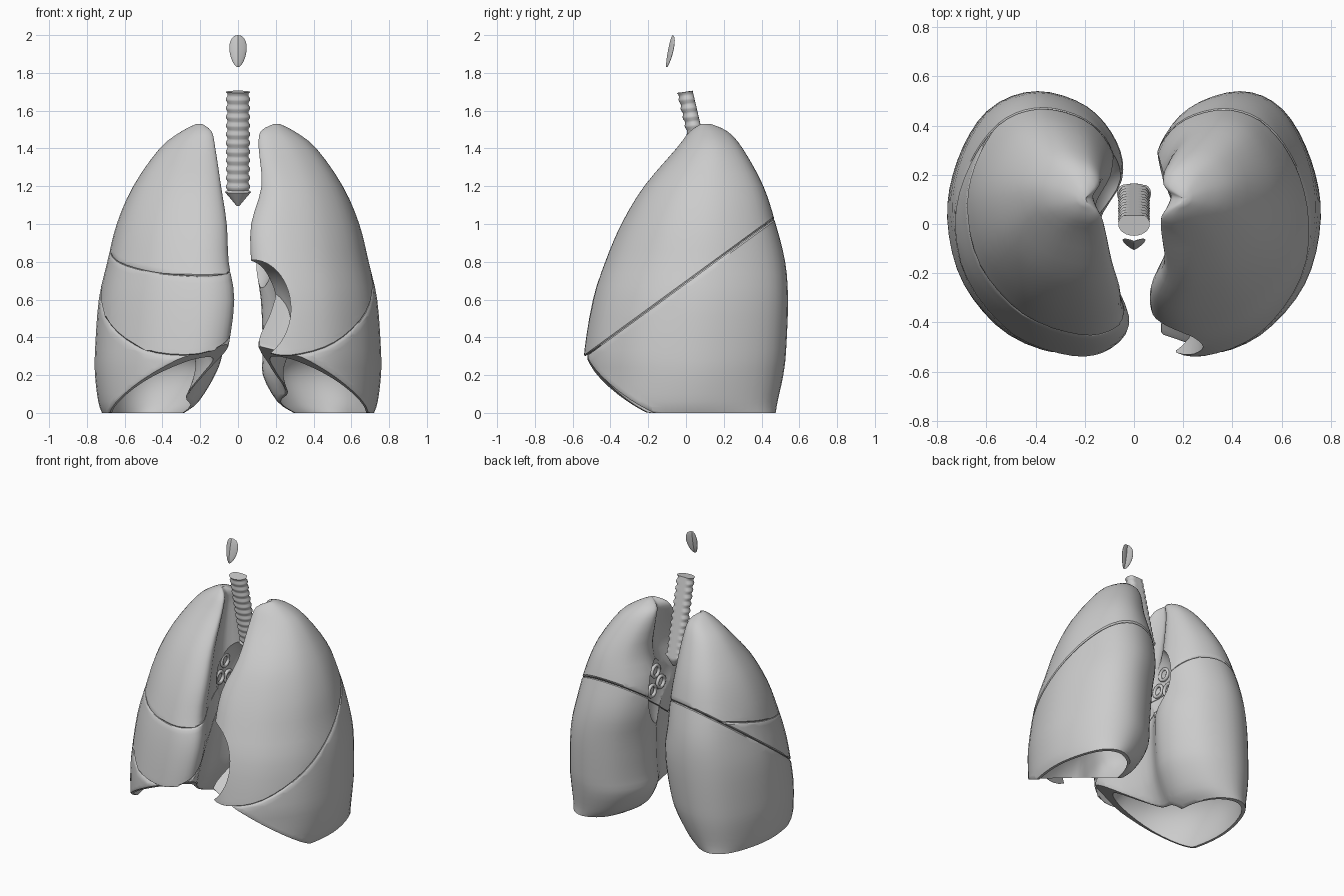
import bpy, bmesh, math
from mathutils import Vector

if "Cube" in bpy.data.objects:
    bpy.data.objects.remove(bpy.data.objects["Cube"], do_unlink=True)

grey = bpy.data.materials.new("light_grey")
grey.use_nodes = True
grey.diffuse_color = (0.6, 0.6, 0.6, 1)
grey.node_tree.nodes["Principled BSDF"].inputs["Base Color"].default_value = (0.6, 0.6, 0.6, 1)


def finish(bm, name, angle=35):
    bmesh.ops.recalc_face_normals(bm, faces=bm.faces)
    mesh = bpy.data.meshes.new(name)
    bm.to_mesh(mesh)
    bm.free()
    ob = bpy.data.objects.new(name, mesh)
    bpy.context.collection.objects.link(ob)
    mesh.materials.append(grey)
    smooth(ob, angle)
    return ob


def smooth(ob, angle):
    bpy.ops.object.select_all(action='DESELECT')
    ob.select_set(True)
    bpy.context.view_layer.objects.active = ob
    bpy.ops.object.shade_smooth_by_angle(angle=math.radians(angle))


def spline(pts, steps, closed):
    """Smooth curve through points of any dimension."""
    n, out = len(pts), []
    get = (lambda i: pts[i % n]) if closed else (lambda i: pts[min(max(i, 0), n - 1)])
    for i in range(n if closed else n - 1):
        p, q, r, s = (Vector(get(i + k)) for k in (-1, 0, 1, 2))
        for k in range(steps):
            t = k / steps
            out.append(q + (r - p) * t / 2 + (2 * p - 5 * q + 4 * r - s) * t * t / 2
                       + (3 * q - p - 3 * r + s) * t ** 3 / 2)
    if not closed:
        out.append(Vector(pts[-1]))
    return out


def loft(bm, rings):
    rows = [[bm.verts.new(p) for p in ring] for ring in rings]
    for a, b in zip(rows, rows[1:]):
        for i in range(len(a)):
            j = (i + 1) % len(a)
            bm.faces.new((a[i], a[j], b[j], b[i]))
    bm.faces.new(rows[0])
    bm.faces.new(rows[-1])


# Lung cross-section: across (0 medial, 1 lateral) and depth (-1 front, 1 back)
section = spline([(0, -.78), (.06, -.95), (.27, -1), (.62, -.84), (.9, -.45), (1, .05),
                  (.94, .5), (.77, .87), (.52, 1), (.24, .88), (.07, .6), (.04, .3),
                  (.17, -.05), (.11, -.42)], 4, True)
# Height, lateral edge, front edge, back edge
outline = [(0, .72, -.5, .475), (.06, .74, -.52, .485), (.2, .757, -.535, .515),
           (.33, .757, -.535, .53), (.6, .737, -.49, .54), (.8, .692, -.425, .525),
           (1, .642, -.34, .475), (1.2, .555, -.22, .41), (1.4, .415, -.05, .3),
           (1.49, .3, .02, .22), (1.53, .22, .08, .13)]
medial = {-1: (.27, .19, .1, .055, .02, .05, .06, .09, .12, .14, .19),
          1: (.28, .19, .11, .11, .1, .07, .07, .125, .11, .12, .19)}


def lung_rings(side, steps):
    rows = spline([(*o, m) for o, m in zip(outline, medial[side])], steps, False)
    return [[Vector((side * (inner + (out - inner) * u),
                     (front + back) / 2 + (back - front) / 2 * v, z)) for u, v in section]
            for z, out, front, back, inner in rows]


def dome(name, side):
    """Thin-walled hollow that closes to a dome above the base."""
    rings = []
    for ring in lung_rings(side, 6):
        z = ring[0].z
        if z < .43:
            mid = Vector((side * .42, -.03, z))
            size = .94 * math.sqrt(1 - (z / .45) ** 3)
            rings.append([mid + (p - mid) * size for p in ring])
    rings.insert(0, [p - Vector((0, 0, .05)) for p in rings[0]])
    bm = bmesh.new()
    loft(bm, rings)
    return finish(bm, name)


def ellipsoid(name, centre, radii):
    bm = bmesh.new()
    bmesh.ops.create_uvsphere(bm, u_segments=40, v_segments=24, radius=1)
    for v in bm.verts:
        v.co = Vector(c + r * k for c, r, k in zip(centre, radii, v.co))
    return finish(bm, name)


def lobe(name, side, cuts, cutters):
    bm = bmesh.new()
    loft(bm, lung_rings(side, 3))
    # Split at the fissures, rounding each rim
    for point, normal in cuts:
        n = Vector(normal).normalized()
        for gap in (.03, .01, .002):
            bmesh.ops.bisect_plane(bm, geom=bm.verts[:] + bm.edges[:] + bm.faces[:],
                                   plane_co=Vector(point) - n * gap, plane_no=n,
                                   clear_outer=gap == .002)
        rim = [e for e in bm.edges if e.is_boundary]
        verts = {v for e in rim for v in e.verts}
        mid = sum((v.co for v in verts), Vector()) / len(verts)
        for v in verts:
            v.co = mid + (v.co - mid) * .985
        bmesh.ops.holes_fill(bm, edges=rim, sides=0)
    ob = finish(bm, name)
    for c in cutters:
        mod = ob.modifiers.new("hollow", 'BOOLEAN')
        mod.operation, mod.solver, mod.object = 'DIFFERENCE', 'EXACT', c
        bpy.ops.object.modifier_apply(modifier=mod.name)
    smooth(ob, 35)


# Hollows under the lungs, beside the heart and around the airways
right_dome = dome("right_dome_cutter", -1)
left_dome = dome("left_dome_cutter", 1)
heart = ellipsoid("heart_cutter", (.08, -.38, .54), (.21, .4, .27))
right_root = ellipsoid("right_root_cutter", (-.07, .1, .9), (.12, .18, .26))
left_root = ellipsoid("left_root_cutter", (.07, .1, .9), (.13, .2, .28))

# Fissure planes, and the slope that opens the front of each base
left_at, left_up = (0, -.53, .3), Vector((0, -.73, 1))
right_at, right_up = (-.4, -.53, .28), Vector((-.15, -.73, 1))
level_at, level_up = (-.35, -.4, .735), Vector((0, -.25, 1))
left_base = ((.33, -.53, .3), (-.4, -.44, -1))
right_base = ((-.33, -.53, .28), (.4, -.44, -1))
right_cutters, left_cutters = [right_dome, right_root], [left_dome, left_root]
lobe("right_upper_lobe", -1, [(right_at, -right_up), (level_at, -level_up)], right_cutters)
lobe("right_middle_lobe", -1, [(right_at, -right_up), (level_at, level_up)], right_cutters)
lobe("right_lower_lobe", -1, [(right_at, right_up), right_base], right_cutters)
lobe("left_upper_lobe", 1, [(left_at, -left_up)], left_cutters + [heart])
lobe("left_lower_lobe", 1, [(left_at, left_up), left_base], left_cutters)
for cutter in right_cutters + left_cutters + [heart]:
    bpy.data.objects.remove(cutter, do_unlink=True)

# Ringed windpipe with a flat back and a pointed fork
bm = bmesh.new()
rings = []
count = 52
for i in range(count + 1):
    t = i / count
    r = .064 if i % 4 < 2 else .056
    if t < .12:
        r = .01 + .062 * t / .12
    rings.append([(r * math.cos(a), .14 - .14 * t + min(.75 * r * math.sin(a), .035),
                   1.1 + .6 * t + .006 * math.sin(a))
                  for a in (k * math.tau / 24 for k in range(24))])
loft(bm, rings)
finish(bm, "windpipe")

# Airway openings on the inner faces of the lungs
for side, word in ((-1, "right"), (1, "left")):
    for k, (y, z) in enumerate([(.1, 1.0), (.04, .9), (.14, .87)]):
        bpy.ops.mesh.primitive_torus_add(
            location=(side * .175, y, z), rotation=(0, math.pi / 2, 0),
            major_radius=.04, minor_radius=.012, major_segments=20, minor_segments=8)
        ring = bpy.context.object
        ring.name = f"{word}_airway_ring_{k + 1}"
        ring.data.materials.append(grey)
        smooth(ring, 60)

# Leaf-shaped flap above the windpipe
bm = bmesh.new()
bmesh.ops.create_uvsphere(bm, u_segments=24, v_segments=16, radius=1)
for v in bm.verts:
    x, y, z = v.co
    x *= .045 * (1 + .25 * z)
    v.co = (x, -.087 + .009 * y + .4 * abs(x) + .016 * z, 1.915 + .085 * z)
finish(bm, "throat_flap")
